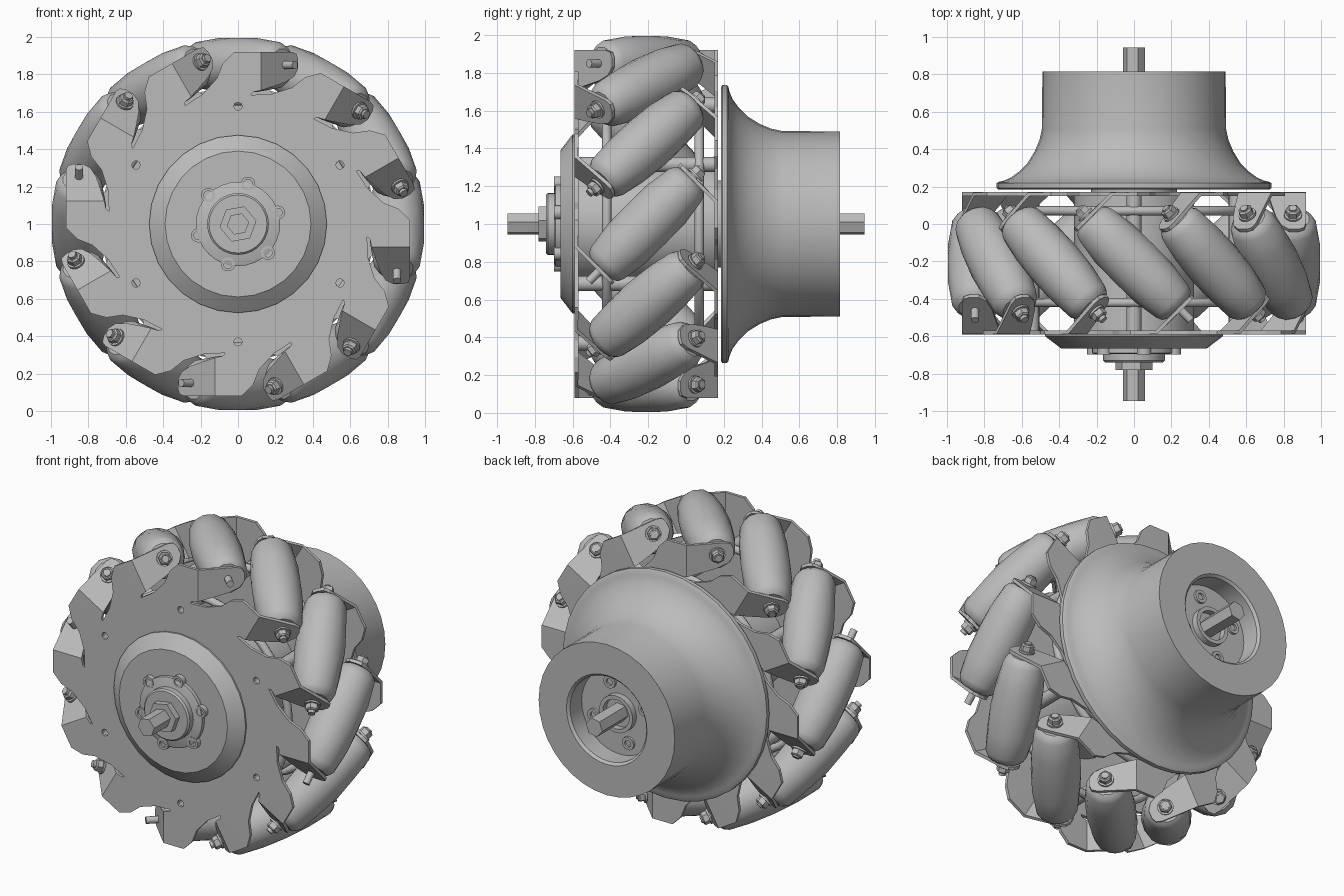
import bpy, bmesh
from math import pi, cos, sin, sqrt, radians
from mathutils import Matrix

if "Cube" in bpy.data.objects:
    bpy.data.objects.remove(bpy.data.objects["Cube"], do_unlink=True)

grey = bpy.data.materials.new("plain_grey")
grey.use_nodes = True
grey.diffuse_color = (0.5, 0.5, 0.5, 1)
grey.node_tree.nodes["Principled BSDF"].inputs["Base Color"].default_value = (0.5, 0.5, 0.5, 1)

COUNT = 12
STEP = 2 * pi / COUNT
MID_Y = -0.21
AXLE = Matrix.Translation((0, 0, 1))


def finish(bm, name, angle=None):
    """Turn a bmesh into a mesh, smooth below the given angle."""
    bmesh.ops.recalc_face_normals(bm, faces=bm.faces[:])
    mesh = bpy.data.meshes.new(name)
    bm.to_mesh(mesh)
    bm.free()
    mesh.materials.append(grey)
    if angle:
        mesh.polygons.foreach_set("use_smooth", [True] * len(mesh.polygons))
        mesh.set_sharp_from_angle(angle=radians(angle))
    return mesh


def place(name, mesh, matrix=AXLE):
    ob = bpy.data.objects.new(name, mesh)
    bpy.context.collection.objects.link(ob)
    ob.matrix_world = matrix
    return ob


def lathe(name, profile, sides=32, angle=35, twist=0.0, closed=False):
    """Revolve (radius, y) points about the y axis."""
    bm = bmesh.new()
    rings = []
    for j, (r, y) in enumerate(profile):
        turns = [2 * pi * i / sides + j * twist for i in range(sides)]
        rings.append([bm.verts.new((r * sin(a), y, r * cos(a))) for a in turns])
    pairs = list(zip(rings, rings[1:]))
    if closed:
        pairs.append((rings[-1], rings[0]))
    else:
        bm.faces.new(rings[0])
        bm.faces.new(rings[-1])
    for a, b in pairs:
        for i in range(sides):
            n = (i + 1) % sides
            bm.faces.new((a[i], a[n], b[n], b[i]))
    if twist:
        bmesh.ops.triangulate(bm, faces=[f for f in bm.faces if len(f.verts) == 4])
    return finish(bm, name, angle)


def rod(name, r, y0, y1, sides=16):
    return lathe(name, [(r, y0), (r, y1)], sides)


def spin(angle):
    return AXLE @ Matrix.Rotation(angle, 4, 'Y')


def ring_of(name, mesh, radius, count, start=0.0):
    for i in range(count):
        place(f"{name}_{i + 1}", mesh,
              spin(start + 2 * pi * i / count) @ Matrix.Translation((0, 0, radius)))


# Side plate: toothed disc with holes, each tooth ending in a folded tab
def side_plate():
    bm = bmesh.new()
    y0, fold = -0.58, 0.12
    tooth = [(-0.02, 0.92), (fold, 0.92), (fold, 0.715), (0.08, 0.705),
             (0.07, 0.69), (0.18, 0.695), (0.29, 0.73), (0.36, 0.785)]
    tab = [(0.28, 0.92), (0.305, 0.91), (0.315, 0.88), (0.315, 0.83),
           (0.295, 0.79), (0.25, 0.76), (0.18, 0.735)]
    outline, tabs = [], []

    def vert(x, z, a, y=y0):
        return bm.verts.new((x * cos(a) + z * sin(a), y, z * cos(a) - x * sin(a)))

    for k in range(COUNT):
        base = [vert(x, z, k * STEP) for x, z in tooth]
        bent = [vert(x, z, k * STEP, y0 + x - fold) for x, z in tab]
        outline += base
        tabs.append([base[1]] + bent + [base[2]])
    loops = [outline, [vert(0, 0.3, i * pi / 12) for i in range(24)]]
    for h in range(6):
        cx, cz = 0.63 * sin(h * pi / 3), 0.63 * cos(h * pi / 3)
        loops.append([vert(cx + 0.022 * cos(i * pi / 5), cz + 0.022 * sin(i * pi / 5), 0)
                      for i in range(10)])
    edges = [bm.edges.new((v, lp[(i + 1) % len(lp)])) for lp in loops for i, v in enumerate(lp)]
    bmesh.ops.triangle_fill(bm, use_beauty=True, use_dissolve=False,
                            edges=edges, normal=(0, -1, 0))
    for t in tabs:
        bm.faces.new(t)
    return finish(bm, "side_plate")


plate = side_plate()
turned = Matrix.Translation((0, 2 * MID_Y, 1)) @ Matrix.Rotation(pi, 4, 'Z')
for name, matrix in (("front_plate", AXLE), ("back_plate", turned)):
    mod = place(name, plate, matrix).modifiers.new("thickness", 'SOLIDIFY')
    mod.thickness = 0.02
    mod.offset = 0

# Rollers: faceted barrels whose bulge follows the wheel's round envelope
def bulge(s):
    return 1 - sqrt(0.85 ** 2 + s * s / 2)


barrel = [(0.05, -0.335), (0.088, -0.335), (0.108, -0.32)]
barrel += [(bulge(s), s) for s in (-0.29, -0.15, 0, 0.15, 0.29)]
barrel += [(r, -s) for r, s in reversed(barrel[:3])]
roller = lathe("roller", barrel, 12, 24, twist=pi / 12)
pin = rod("roller_pin", 0.022, -0.42, 0.43, 12)
washer = rod("washer", 0.048, 0.362, 0.374)
nut = lathe("nut", [(0.04, 0.374), (0.04, 0.405), (0.03, 0.412)], 6, 20)

for k in range(COUNT):
    frame = (spin(k * STEP) @ Matrix.Translation((0, MID_Y, 0.85))
             @ Matrix.Rotation(radians(-135), 4, 'Z'))
    flipped = frame @ Matrix.Rotation(pi, 4, 'Z')
    place(f"roller_{k + 1}", roller, frame)
    place(f"roller_pin_{k + 1}", pin, frame)
    # every third pin is bare at the front
    ends = [("back", flipped)] + ([("front", frame)] if k % 3 else [])
    for end, m in ends:
        place(f"{end}_washer_{k + 1}", washer, m)
        place(f"{end}_nut_{k + 1}", nut, m)

# Spacer tubes and hoops between the plates
tube = lathe("spacer_tube", [(0.04, -0.57), (0.04, 0.15), (0.022, 0.15), (0.022, -0.57)],
             14, closed=True)
ring_of("spacer_tube", tube, 0.63, 6)
for name, y in (("front_hoop", -0.42), ("back_hoop", 0.07)):
    section = [(0.66 + 0.025 * cos(i * pi / 4), y + 0.025 * sin(i * pi / 4)) for i in range(8)]
    place(name, lathe(name, section, 40, 50, closed=True))
place("inner_drum", rod("inner_drum", 0.32, -0.58, 0.15, 32))
place("back_spacer", rod("back_spacer", 0.23, 0.15, 0.2, 32))

# Front cap, bolted flange and bearing collar
place("front_cap", lathe("front_cap", [(0.475, -0.57), (0.475, -0.6), (0.46, -0.612),
                                       (0.39, -0.665)], 28, 30))
place("front_flange", lathe("front_flange", [(0.225, -0.66), (0.225, -0.69), (0.215, -0.695)], 32))
boss = lathe("flange_boss", [(0.038, -0.66), (0.038, -0.698), (0.023, -0.698), (0.023, -0.685)], 14)
ring_of("flange_boss", boss, 0.222, 6, radians(14))
place("bearing_collar", lathe("bearing_collar", [(0.165, -0.69), (0.165, -0.73), (0.155, -0.74)], 28))

# Axle with its nut
place("axle_nut", rod("axle_nut", 0.1, -0.73, -0.78, 6), spin(radians(20)))
place("axle", rod("axle", 0.06, -0.945, 0.945, 6), spin(radians(20)))

# Back hub: flared flange running into a hollow barrel
hub = [(0.2, 0.185), (0.725, 0.185), (0.735, 0.192), (0.735, 0.218), (0.725, 0.225),
       (0.7, 0.23), (0.66, 0.247), (0.615, 0.28), (0.57, 0.325), (0.53, 0.39),
       (0.505, 0.45), (0.492, 0.51), (0.49, 0.815), (0.29, 0.815), (0.275, 0.8),
       (0.275, 0.68), (0.1, 0.68)]
place("back_hub", lathe("back_hub", hub, 36, 30))
place("hub_bushing", lathe("hub_bushing", [(0.12, 0.67), (0.12, 0.72), (0.095, 0.72),
                                           (0.095, 0.67)], 24, closed=True))
screw = lathe("hub_screw", [(0.042, 0.67), (0.042, 0.695), (0.022, 0.695), (0.022, 0.682)], 14)
ring_of("hub_screw", screw, 0.195, 4, radians(20))
